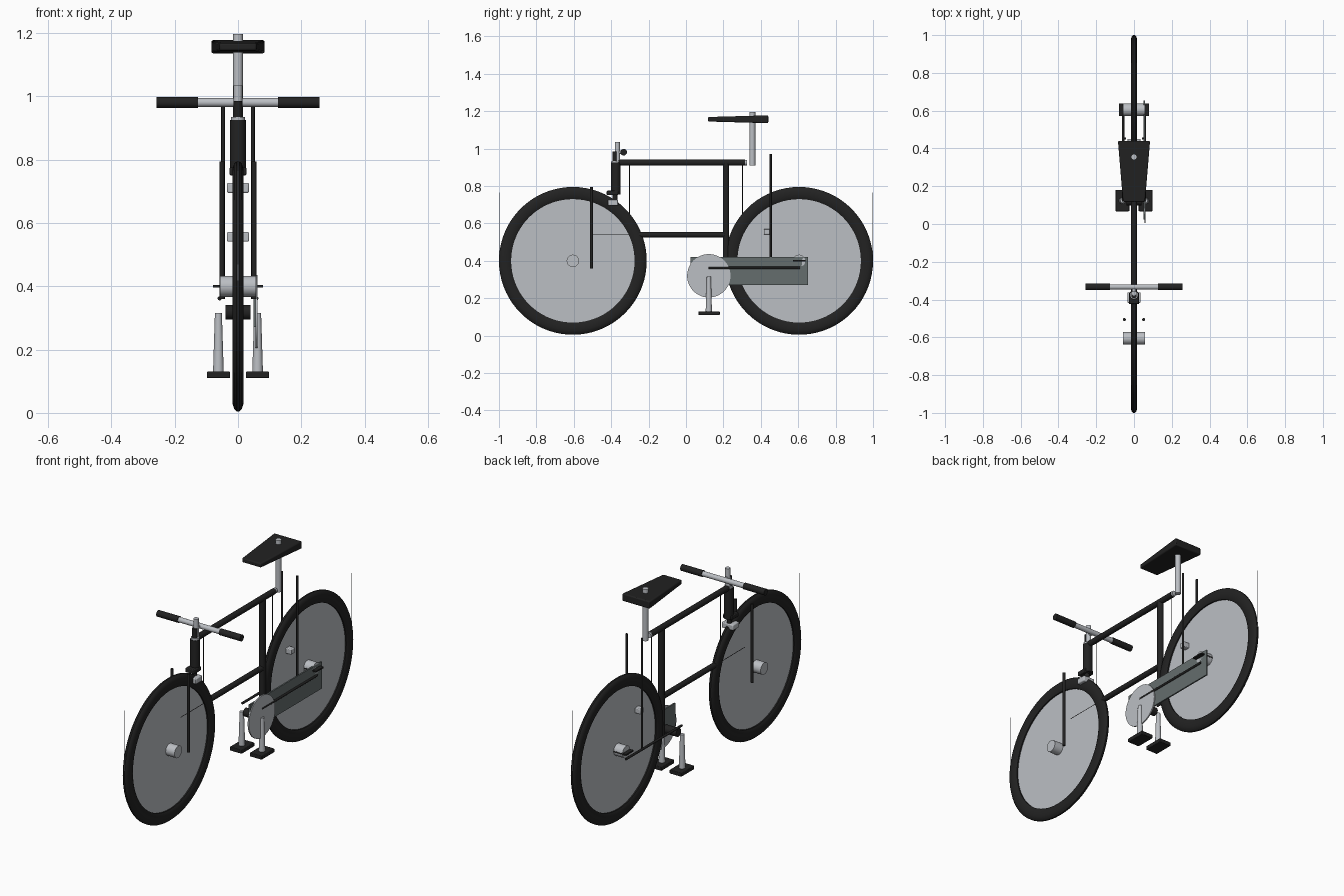
import bpy, bmesh, math
from mathutils import Vector

if "Cube" in bpy.data.objects:
    bpy.data.objects.remove(bpy.data.objects["Cube"])


def material(name, col):
    m = bpy.data.materials.new(name)
    m.diffuse_color = (*col, 1)
    m.use_nodes = True
    m.node_tree.nodes["Principled BSDF"].inputs["Base Color"].default_value = m.diffuse_color
    return m


BLACK = material("black", (0.016, 0.016, 0.016))
SILVER = material("silver", (0.50, 0.52, 0.55))
SMOKE = material("smoke_grey", (0.13, 0.155, 0.155))


def finish(name, bm, mat, bevel=0.0):
    bmesh.ops.recalc_face_normals(bm, faces=bm.faces)
    me = bpy.data.meshes.new(name)
    bm.to_mesh(me)
    bm.free()
    ob = bpy.data.objects.new(name, me)
    bpy.context.collection.objects.link(ob)
    me.materials.append(mat)
    if bevel:
        b = ob.modifiers.new("bevel", "BEVEL")
        b.width, b.segments = bevel, 2
    bpy.context.view_layer.objects.active = ob
    ob.select_set(True)
    bpy.ops.object.shade_smooth_by_angle(angle=math.radians(35))
    ob.select_set(False)
    return ob


def tube(name, a, b, r, mat, r2=None, seg=20):
    """Cylinder or cone between two points."""
    a, b = Vector(a), Vector(b)
    bm = bmesh.new()
    bmesh.ops.create_cone(bm, cap_ends=True, segments=seg, radius1=r,
                          radius2=r if r2 is None else r2, depth=(b - a).length)
    rot = (b - a).to_track_quat("Z", "Y").to_matrix()
    for v in bm.verts:
        v.co = rot @ v.co + (a + b) / 2
    return finish(name, bm, mat)


def box(name, centre, size, mat, bevel=0.0):
    bm = bmesh.new()
    bmesh.ops.create_cube(bm, size=1)
    for v in bm.verts:
        v.co = Vector(c + p * s for c, p, s in zip(centre, v.co, size))
    return finish(name, bm, mat, bevel)


def tyre(name, y, z):
    """Ring swept from a chamfered section (radius, x)."""
    section = [(0.33, -0.010), (0.342, -0.017), (0.372, -0.017), (0.388, -0.012), (0.395, -0.004),
               (0.395, 0.004), (0.388, 0.012), (0.372, 0.017), (0.342, 0.017), (0.33, 0.010)]
    bm = bmesh.new()
    n = 72
    rings = []
    for i in range(n):
        t = 2 * math.pi * i / n
        rings.append([bm.verts.new((x, y + r * math.cos(t), z + r * math.sin(t))) for r, x in section])
    k = len(section)
    for i in range(n):
        p, q = rings[i], rings[(i + 1) % n]
        for j in range(k):
            bm.faces.new((p[j], p[(j + 1) % k], q[(j + 1) % k], q[j]))
    return finish(name, bm, BLACK)


# Wheels
Z = 0.40
for end, y in (("front", -0.605), ("rear", 0.605)):
    s = 1 if y > 0 else -1
    tyre(end + "_tyre", y, Z)
    tube(end + "_wheel_disc", (-0.003, y, Z), (0.003, y, Z), 0.336, SILVER, seg=72)
    tube(end + "_hub", (-0.057, y, Z), (0.057, y, Z), 0.033, SILVER, seg=28)
    # Fine upright wires
    tube(end + "_outer_wire", (0, s * 0.998, 0.40), (0, s * 0.998, 0.765), 0.0015, SILVER, seg=8)
    tube(end + "_inner_wire", (0, s * 0.302, 0.63), (0, s * 0.302, 0.94), 0.002, BLACK, seg=8)
box("rear_dropout_plate", (0, 0.605, Z), (0.157, 0.066, 0.008), BLACK)
tube("lower_cable", (0, -0.51, 0.54), (0, -0.24, 0.54), 0.0038, BLACK, seg=8)

# Frame tubes
tube("top_tube", (0, -0.36, 0.925), (0, 0.315, 0.925), 0.016, BLACK)
tube("top_tube_cap", (0, 0.305, 0.925), (0, 0.327, 0.925), 0.0145, SILVER)
tube("down_tube", (0, -0.26, 0.54), (0, 0.22, 0.54), 0.015, BLACK)
tube("seat_tube", (0, 0.214, 0.33), (0, 0.214, 0.925), 0.017, BLACK)
for side, s in (("left", -1), ("right", 1)):
    tube(side + "_fork_leg", (s * 0.051, -0.506, 0.36), (s * 0.051, -0.506, 0.795), 0.008, BLACK)
    tube(side + "_seat_stay", (s * 0.047, 0.453, 0.36), (s * 0.047, 0.453, 0.97), 0.006, BLACK)
    tube(side + "_chain_stay", (s * 0.058, 0.12, 0.362), (s * 0.058, 0.61, 0.362), 0.0065, BLACK)

# Head, stem and brakes
tube("head_tube", (0, -0.375, 0.755), (0, -0.375, 0.925), 0.025, BLACK)
tube("head_cap", (0, -0.375, 0.925), (0, -0.375, 0.935), 0.022, SILVER)
box("fork_crown", (0, -0.393, 0.763), (0.054, 0.062, 0.024), BLACK, 0.004)
tube("steerer", (0, -0.38, 0.68), (0, -0.38, 0.76), 0.013, BLACK)
tube("stem_sleeve", (0, -0.379, 0.93), (0, -0.379, 0.985), 0.014, BLACK)
tube("stem_post", (0, -0.367, 0.93), (0, -0.367, 1.035), 0.0135, SILVER)
tube("stem_arm", (0, -0.367, 0.981), (0, -0.333, 0.981), 0.010, SILVER)
box("front_brake", (0, -0.39, 0.711), (0.07, 0.055, 0.032), SILVER, 0.005)
box("rear_brake", (0, 0.433, 0.556), (0.07, 0.034, 0.03), SILVER, 0.004)

# Handlebar
tube("handlebar", (-0.25, -0.333, 0.981), (0.25, -0.333, 0.981), 0.014, SILVER)
for side, s in (("left", -1), ("right", 1)):
    tube(side + "_grip", (s * 0.127, -0.333, 0.981), (s * 0.257, -0.333, 0.981), 0.0175, BLACK)

# Seat: wedge that widens and thickens to the rear
bm = bmesh.new()
bmesh.ops.create_cube(bm, size=1)
for v in bm.verts:
    rear = v.co.y > 0
    half = 0.085 if rear else 0.058
    v.co = ((half if v.co.x > 0 else -half), 0.44 if rear else 0.117,
            1.157 + (0.021 if rear else 0.012) * (1 if v.co.z > 0 else -1))
finish("seat", bm, BLACK, 0.006)
tube("seat_post", (0, 0.355, 0.91), (0, 0.355, 1.197), 0.0155, SILVER)

# Drivetrain
box("chain_case", (0.053, 0.338, 0.346), (0.008, 0.63, 0.15), SMOKE)
tube("chainring", (0.055, 0.122, 0.32), (0.062, 0.122, 0.32), 0.116, SILVER, seg=48)
tube("bottom_bracket", (-0.04, 0.122, 0.318), (0.04, 0.122, 0.318), 0.023, BLACK)
for side, s in (("left", -1), ("right", 1)):
    tube(side + "_crank", (s * 0.062, 0.122, 0.125), (s * 0.062, 0.122, 0.316), 0.017, SILVER, r2=0.011)
    box(side + "_pedal", (s * 0.0615, 0.124, 0.12), (0.073, 0.113, 0.021), BLACK, 0.003)
